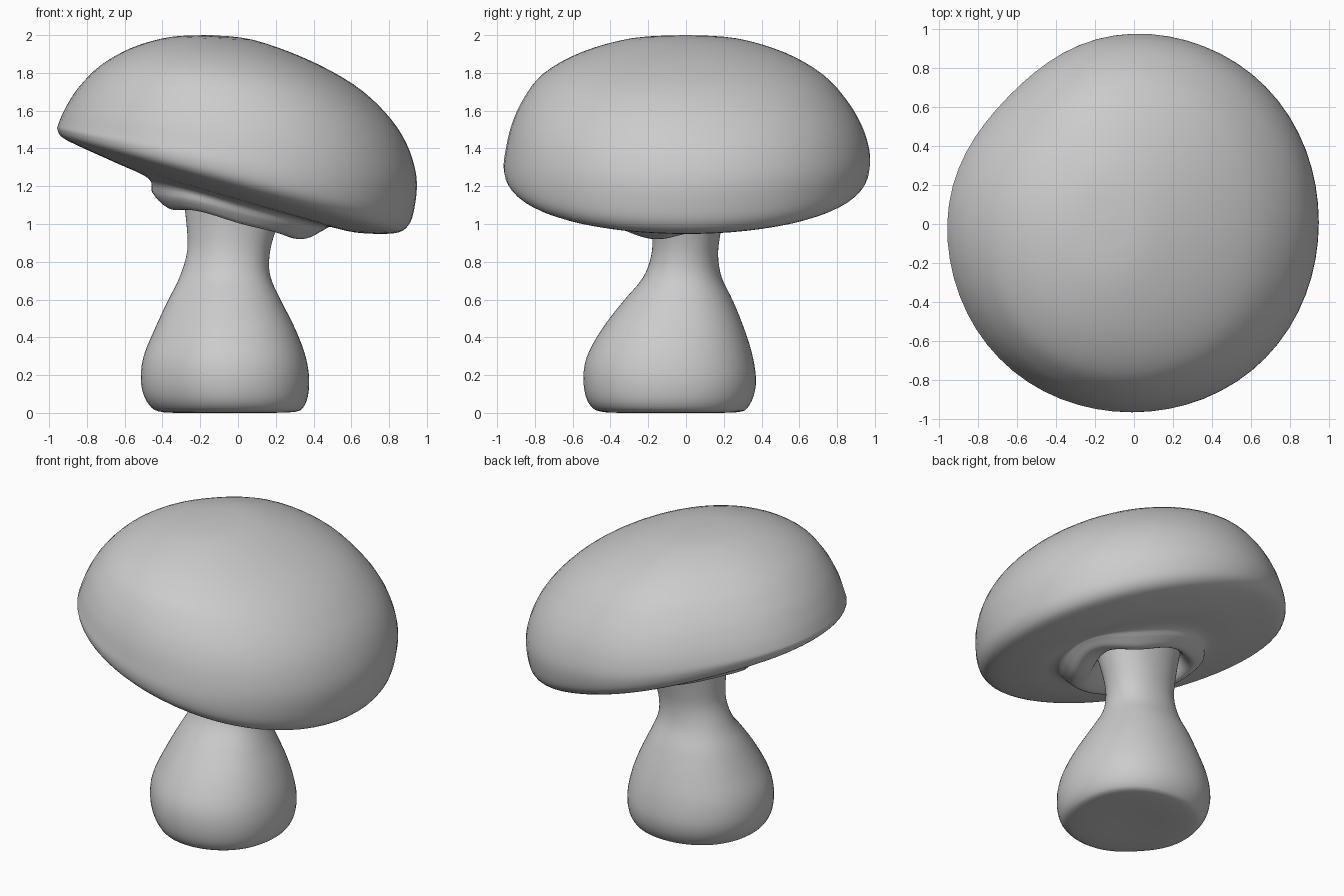
import bpy, bmesh, math

SEG = 64
STEPS = 4


def spline(a, b, c, d, t):
    return tuple(0.5 * (2 * q + (r - p) * t + (2 * p - 5 * q + 4 * r - s) * t * t
                 + (3 * q - p - 3 * r + s) * t ** 3) for p, q, r, s in zip(a, b, c, d))


def loft(name, rings, shape, close_start=True):
    """Each ring: left x, left z, right x, right z, front y, back y, wobble."""
    n = len(rings)
    dense = []
    for i in range(n - 1):
        for k in range(STEPS):
            dense.append(spline(rings[max(i - 1, 0)], rings[i], rings[i + 1],
                                rings[min(i + 2, n - 1)], k / STEPS))
    dense.append(rings[-1])
    bm = bmesh.new()
    loops = []
    for xl, zl, xr, zr, y0, y1, wob in dense:
        loop = []
        for j in range(SEG):
            a = 2 * math.pi * j / SEG
            k = shape(a)
            c, s = math.cos(a) * k, math.sin(a) * k
            w = wob * (math.sin(3 * a + 0.6) + 0.6 * math.sin(5 * a) + s * 1.2)
            loop.append(bm.verts.new(((xl + xr) / 2 + (xr - xl) / 2 * c * (1 + w),
                                      (y0 + y1) / 2 + (y1 - y0) / 2 * s * (1 + w),
                                      (zl + zr) / 2 + (zr - zl) / 2 * c + w * 0.4)))
        loops.append(loop)
    for a, b in zip(loops, loops[1:]):
        for j in range(SEG):
            bm.faces.new((a[j], a[(j + 1) % SEG], b[(j + 1) % SEG], b[j]))
    if close_start:
        bm.faces.new(loops[0])
    bmesh.ops.recalc_face_normals(bm, faces=bm.faces)
    for f in bm.faces:
        f.smooth = True
    mesh = bpy.data.meshes.new(name)
    bm.to_mesh(mesh)
    bm.free()
    obj = bpy.data.objects.new(name, mesh)
    bpy.context.collection.objects.link(obj)
    return obj


# Tilted cap, running round its rim to the ragged collar and in to the stem
cap = [
    (-0.16, 2.00, -0.14, 2.00, -0.01, 0.01, 0),
    (-0.36, 1.99, 0.08, 1.975, -0.29, 0.27, 0),
    (-0.56, 1.935, 0.36, 1.875, -0.56, 0.53, 0),
    (-0.73, 1.84, 0.61, 1.74, -0.76, 0.73, 0),
    (-0.85, 1.72, 0.78, 1.59, -0.865, 0.855, 0),
    (-0.92, 1.61, 0.89, 1.43, -0.925, 0.935, 0),
    (-0.955, 1.53, 0.945, 1.25, -0.955, 0.975, 0),
    (-0.96, 1.50, 0.935, 1.09, -0.965, 0.975, 0),
    (-0.935, 1.46, 0.90, 0.99, -0.94, 0.945, 0),
    (-0.85, 1.415, 0.82, 0.95, -0.86, 0.86, 0),
    (-0.65, 1.325, 0.62, 0.955, -0.66, 0.65, 0),
    (-0.48, 1.245, 0.50, 0.985, -0.46, 0.44, 0.01),
    (-0.46, 1.17, 0.45, 0.965, -0.42, 0.38, 0.03),
    (-0.40, 1.11, 0.38, 0.935, -0.37, 0.32, 0.035),
    (-0.34, 1.13, 0.29, 0.97, -0.30, 0.27, 0.03),
    (-0.30, 1.20, 0.23, 1.06, -0.20, 0.22, 0),
]
loft("cap", cap, lambda a: 1 - 0.07 * max(0, math.cos(a - 2.36)) ** 8
     + 0.012 * math.sin(2 * a) ** 2)

# Bulbous stem, flattened a little at its front left corner
stem = [
    (-0.12, 0.015, -0.02, 0.015, -0.15, -0.04, 0),
    (-0.39, 0.012, 0.27, 0.012, -0.42, 0.26, 0),
    (-0.475, 0.055, 0.35, 0.045, -0.51, 0.335, 0),
    (-0.515, 0.16, 0.377, 0.16, -0.545, 0.37, 0),
    (-0.505, 0.30, 0.36, 0.30, -0.53, 0.355, 0),
    (-0.445, 0.45, 0.305, 0.45, -0.45, 0.31, 0),
    (-0.375, 0.60, 0.23, 0.60, -0.335, 0.25, 0),
    (-0.31, 0.73, 0.175, 0.72, -0.23, 0.19, 0),
    (-0.27, 0.87, 0.165, 0.82, -0.185, 0.17, 0),
    (-0.275, 1.02, 0.185, 0.93, -0.18, 0.185, 0),
    (-0.30, 1.21, 0.235, 1.07, -0.20, 0.22, 0),
]
loft("stem", stem, lambda a: 1 + 0.03 * math.sin(2 * a) ** 2
     - 0.10 * max(0, math.cos(a - 3.93)) ** 8)

# Rest the stem on the ground plane
lift = min(v.co.z for v in bpy.data.objects["stem"].data.vertices)
bpy.data.objects["stem"].location.z = -lift
